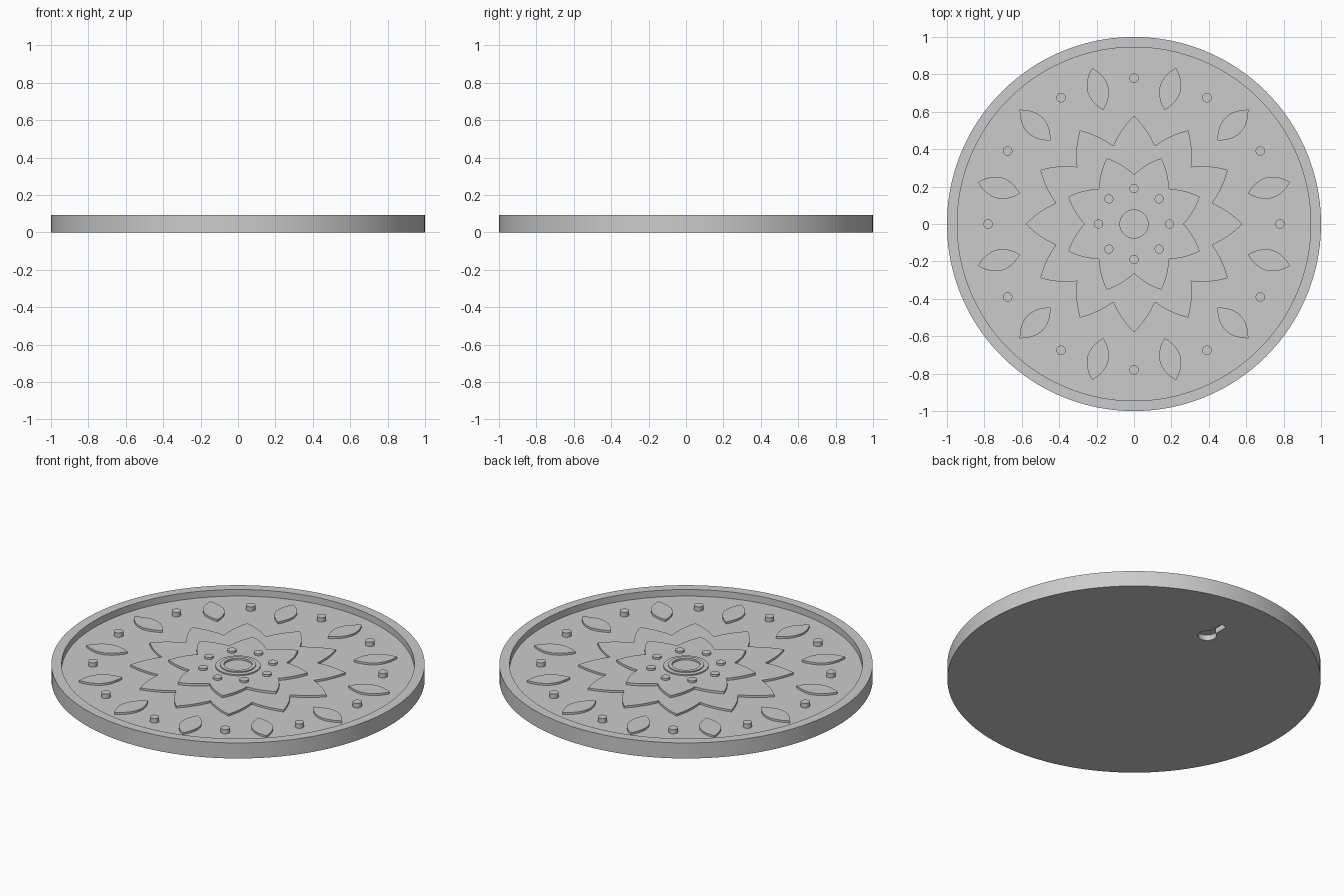
import bpy
import bmesh
from math import cos, sin, pi, radians, asin
from mathutils import Vector

if "Cube" in bpy.data.objects:
    bpy.data.objects.remove(bpy.data.objects["Cube"])

grey = bpy.data.materials.new("plain grey")
grey.use_nodes = True
grey.diffuse_color = (0.6, 0.6, 0.6, 1)
grey.node_tree.nodes["Principled BSDF"].inputs["Base Color"].default_value = (0.6, 0.6, 0.6, 1)

FLOOR, RIM, STAR, FLOWER = 0.053, 0.092, 0.065, 0.079   # heights of the steps
SINK = 0.006                                            # overlap into the layer below


def polar(r, a):
    return Vector((r * cos(a), r * sin(a)))


def arc(centre, r, a0, a1, n):
    return [centre + polar(r, a0 + (a1 - a0) * i / n) for i in range(n + 1)]


def circle(centre, r, n=32):
    return arc(centre, r, 0, 2 * pi, n)[:-1]


def bow(p, q, bulge, n=8):
    """Points from p towards q along a shallow curve, bulging to the right."""
    d = (q - p).normalized()
    side = Vector((d.y, -d.x))
    return [p.lerp(q, i / n) + side * bulge * 4 * (i / n) * (1 - i / n) for i in range(n)]


def finish(name, bm):
    bmesh.ops.recalc_face_normals(bm, faces=bm.faces)
    mesh = bpy.data.meshes.new(name)
    bm.to_mesh(mesh)
    bm.free()
    mesh.materials.append(grey)
    obj = bpy.data.objects.new(name, mesh)
    bpy.context.collection.objects.link(obj)
    return obj


def smooth(obj):
    bpy.ops.object.select_all(action='DESELECT')
    obj.select_set(True)
    bpy.context.view_layer.objects.active = obj
    bpy.ops.object.shade_smooth_by_angle(angle=radians(25))


def prisms(name, outlines, z0, z1):
    """Extrude each flat outline from z0 to z1, all in one object."""
    bm = bmesh.new()
    for outline in outlines:
        low = [bm.verts.new((p.x, p.y, z0)) for p in outline]
        high = [bm.verts.new((p.x, p.y, z1)) for p in outline]
        bm.faces.new(low)
        bm.faces.new(high)
        for i in range(len(low)):
            j = (i + 1) % len(low)
            bm.faces.new((low[i], low[j], high[j], high[i]))
    return finish(name, bm)


def lathe(name, profile, n):
    """Turn a profile of (radius, height) points that starts and ends at the axis."""
    bm = bmesh.new()
    rings = [[bm.verts.new((*polar(r, 2 * pi * i / n), z)) for i in range(n)] for r, z in profile]
    bm.faces.new(rings[0])
    bm.faces.new(rings[-1])
    for a, b in zip(rings, rings[1:]):
        for i in range(n):
            j = (i + 1) % n
            bm.faces.new((a[i], a[j], b[j], b[i]))
    return finish(name, bm)


def star(points, tip, valley, first, bulge):
    """Petalled star outline with gently bowed edges."""
    half = pi / points
    out = []
    for k in range(points):
        a = first + 2 * half * k
        out += bow(polar(tip, a), polar(valley, a + half), bulge)
        out += bow(polar(valley, a + half), polar(tip, a + 2 * half), bulge)
    return out


def leaf(a):
    inner, outer = polar(0.63, a), polar(0.865, a)
    return bow(inner, outer, 0.057, 12) + bow(outer, inner, 0.057, 12)


# Round plate with raised rim
plate = lathe("plate", [(1, 0), (1, RIM), (0.945, RIM), (0.945, FLOOR)], 160)

# Keyhole hanging slot cut into the underside
head, end, R, W = Vector((0, 0.61)), Vector((0, 0.73)), 0.05, 0.02
t = asin(W / R)
keyhole = arc(head, R, pi / 2 + t, 2.5 * pi - t, 32) + arc(end, W, 0, pi, 12)
cutter = prisms("keyhole_cutter", [keyhole], -0.05, 0.032)
cutter.hide_render = True
cut = plate.modifiers.new("keyhole", 'BOOLEAN')
cut.operation = 'DIFFERENCE'
cut.solver = 'EXACT'
cut.object = cutter
bpy.ops.object.select_all(action='DESELECT')
plate.select_set(True)
bpy.context.view_layer.objects.active = plate
bpy.ops.object.modifier_apply(modifier=cut.name)
bpy.data.objects.remove(cutter)

# Two stacked stars in the middle
big_star = prisms("outer_star", [star(12, 0.578, 0.432, 0, 0.01)], FLOOR - SINK, STAR)
small_star = prisms("inner_star", [star(8, 0.38, 0.264, pi / 8, 0.01)], STAR - SINK, FLOWER)

# Ring of leaves and rings of studs
leaves = prisms("leaves", [leaf(radians(15 + 30 * k)) for k in range(12)], FLOOR - SINK, STAR)
outer_studs = prisms("outer_studs", [circle(polar(0.78, radians(30 * k)), 0.025) for k in range(12)],
                     FLOOR - SINK, 0.079)
inner_studs = prisms("inner_studs", [circle(polar(0.19, radians(45 * k)), 0.024) for k in range(8)],
                     FLOWER - SINK, 0.091)

# Stepped centre boss with a shallow hollow
boss = lathe("centre_boss", [(0.121, FLOWER - SINK), (0.121, 0.086), (0.096, 0.086),
                             (0.096, RIM), (0.075, RIM), (0.075, 0.081)], 64)

for part in (plate, big_star, small_star, leaves, outer_studs, inner_studs, boss):
    smooth(part)
